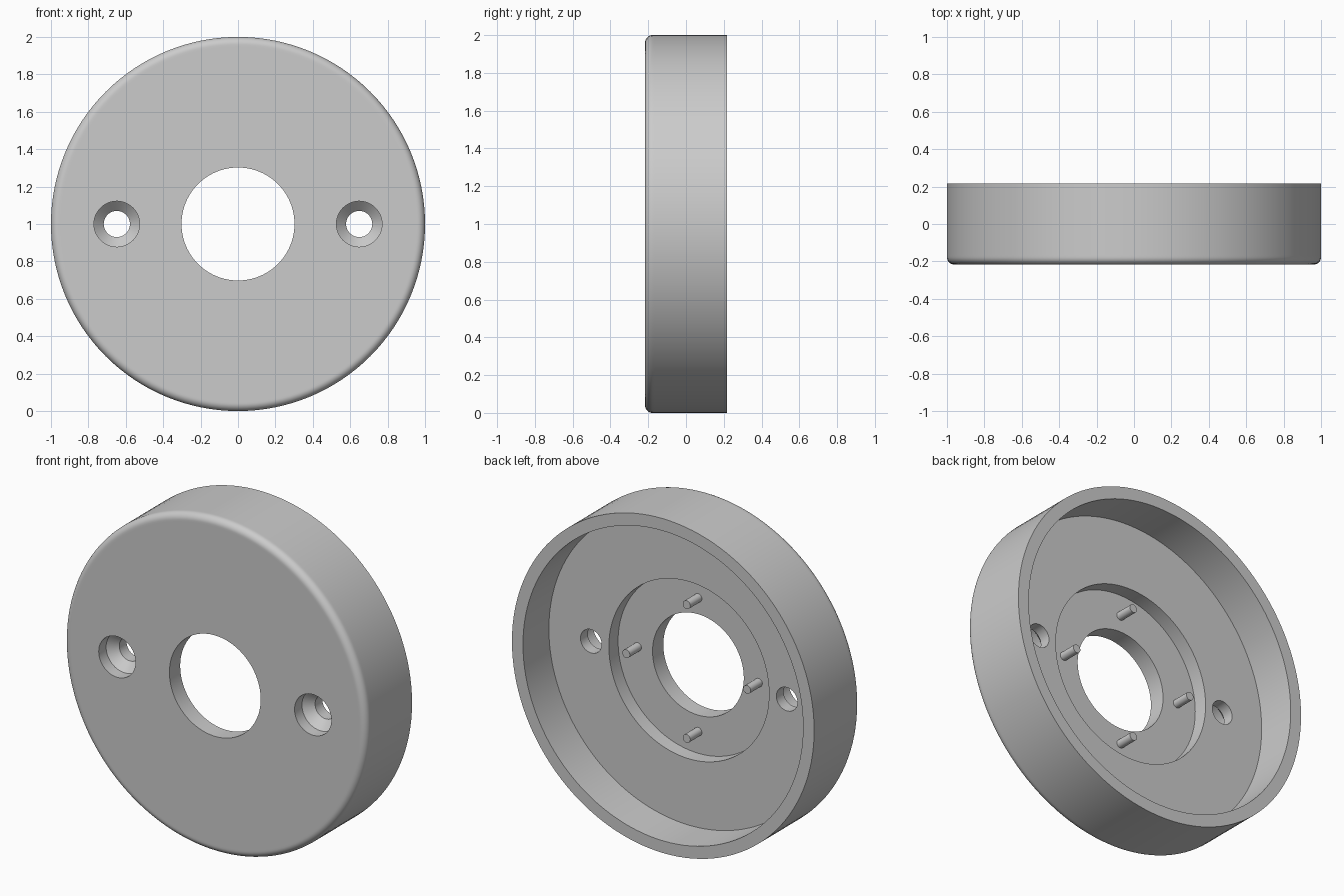
import bpy, bmesh, math
from mathutils import Matrix, Vector

old = bpy.data.objects.get("Cube")
if old:
    bpy.data.objects.remove(old, do_unlink=True)

FRONT, BACK = -0.217, 0.217
RECESS_Y, FLOOR_Y = -0.115, -0.028
FILLET = 0.04

grey = bpy.data.materials.new("plain_grey")
grey.use_nodes = True
colour = (0.6, 0.6, 0.6, 1)
grey.diffuse_color = colour
grey.node_tree.nodes["Principled BSDF"].inputs["Base Color"].default_value = colour


def revolve(name, profile, centre, steps, closed):
    """Spin a (radius, y) profile around an axis parallel to y."""
    bm = bmesh.new()
    verts = [bm.verts.new((r, y, 0)) for r, y in profile]
    edges = [bm.edges.new(pair) for pair in zip(verts, verts[1:])]
    if closed:
        edges.append(bm.edges.new((verts[-1], verts[0])))
    bmesh.ops.spin(bm, geom=verts + edges, cent=(0, 0, 0), axis=(0, 1, 0),
                   angle=math.tau, steps=steps, use_duplicate=False)
    bmesh.ops.remove_doubles(bm, verts=bm.verts, dist=1e-5)
    bmesh.ops.recalc_face_normals(bm, faces=bm.faces)
    bmesh.ops.transform(bm, matrix=Matrix.Translation(Vector(centre)), verts=bm.verts)
    mesh = bpy.data.meshes.new(name)
    bm.to_mesh(mesh)
    bm.free()
    obj = bpy.data.objects.new(name, mesh)
    bpy.context.collection.objects.link(obj)
    mesh.materials.append(grey)
    return obj


def activate(obj):
    bpy.ops.object.select_all(action='DESELECT')
    obj.select_set(True)
    bpy.context.view_layer.objects.active = obj


# Cup-shaped body: rounded front edge, hollow back, stepped recess, centre hole
profile = [(0.302, FRONT), (0.95, FRONT)]
for i in range(9):
    a = math.radians(90 * i / 8)
    profile.append((1 - FILLET + FILLET * math.sin(a),
                    FRONT + FILLET - FILLET * math.cos(a)))
profile += [(1, FRONT + 0.05), (1, BACK), (0.927, BACK), (0.927, FLOOR_Y),
            (0.53, FLOOR_Y), (0.53, RECESS_Y), (0.302, RECESS_Y)]
body = revolve("cover_body", profile, (0, 0, 1), 128, True)

# Countersunk screw holes
hole = [(0, FRONT - 0.05), (0.122, FRONT - 0.05), (0.122, FRONT + 0.07),
        (0.07, FRONT + 0.12), (0.07, FLOOR_Y + 0.05), (0, FLOOR_Y + 0.05)]
for side in (-1, 1):
    cutter = revolve("screw_hole_cutter", hole, (side * 0.648, 0, 1), 48, False)
    cutter.hide_render = True
    cut = body.modifiers.new("screw_hole", 'BOOLEAN')
    cut.operation, cut.solver, cut.object = 'DIFFERENCE', 'EXACT', cutter
    activate(body)
    bpy.ops.object.modifier_apply(modifier=cut.name)
    bpy.data.objects.remove(cutter, do_unlink=True)

# Four locating pins standing in the recess
pin = [(0, RECESS_Y - 0.01), (0.025, RECESS_Y - 0.01),
       (0.025, RECESS_Y + 0.11), (0, RECESS_Y + 0.11)]
parts = [body]
for name, x, z in (("left", 1, 0), ("right", -1, 0), ("upper", 0, 1), ("lower", 0, -1)):
    parts.append(revolve(name + "_pin", pin, (x * 0.4, 0, 1 + z * 0.4), 24, False))

for part in parts:
    activate(part)
    bpy.ops.object.shade_smooth_by_angle(angle=math.radians(30))
